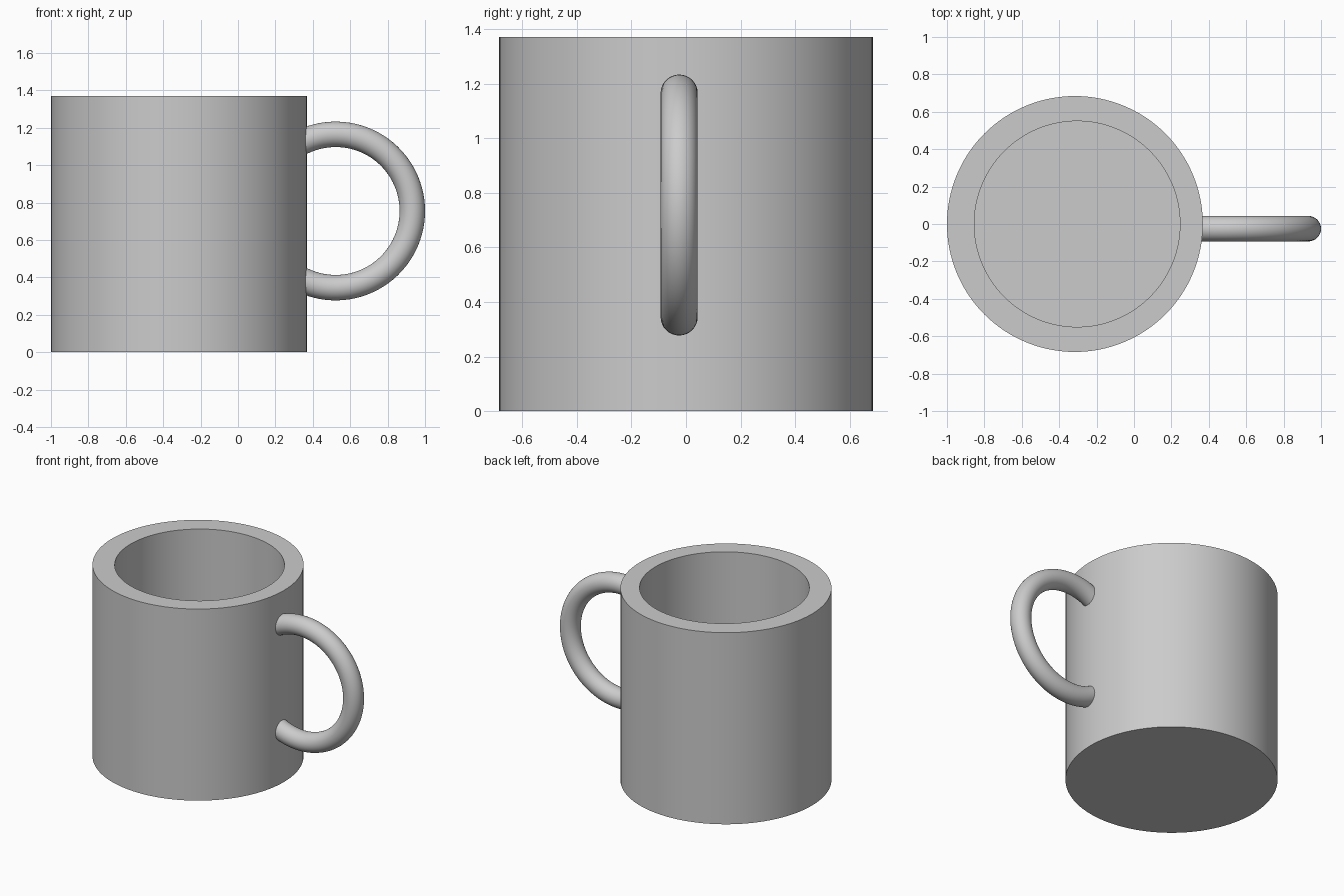
import bpy
import bmesh
from math import cos, sin, pi, radians

if "Cube" in bpy.data.objects:
    bpy.data.objects.remove(bpy.data.objects["Cube"])

# One plain ceramic grey
grey = bpy.data.materials.new("ceramic_grey")
grey.use_nodes = True
colour = (0.6, 0.6, 0.6, 1)
grey.diffuse_color = colour
grey.node_tree.nodes["Principled BSDF"].inputs["Base Color"].default_value = colour


def ring(bm, sides, point):
    """Add a closed ring of vertices; point maps an angle to a position."""
    return [bm.verts.new(point(2 * pi * i / sides)) for i in range(sides)]


def loft(name, rings_of_points, sides):
    """Skin a run of rings and cap both ends."""
    bm = bmesh.new()
    rings = [ring(bm, sides, p) for p in rings_of_points]
    for a, b in zip(rings, rings[1:]):
        for i in range(sides):
            j = (i + 1) % sides
            bm.faces.new((a[i], a[j], b[j], b[i]))
    bm.faces.new(rings[0])
    bm.faces.new(rings[-1])
    bmesh.ops.recalc_face_normals(bm, faces=bm.faces)
    mesh = bpy.data.meshes.new(name)
    bm.to_mesh(mesh)
    bm.free()
    mesh.materials.append(grey)
    obj = bpy.data.objects.new(name, mesh)
    bpy.context.collection.objects.link(obj)
    bpy.ops.object.select_all(action="DESELECT")
    bpy.context.view_layer.objects.active = obj
    obj.select_set(True)
    bpy.ops.object.shade_smooth_by_angle(angle=radians(35))
    return obj


def level(x, radius, z):
    """Horizontal circle centred at x."""
    return lambda t: (x + radius * cos(t), radius * sin(t), z)


def tube_section(angle, x=0.522, y=-0.025, z=0.755, major=0.41, minor=0.068):
    """Cross-section of the round handle at an angle along its arc."""
    def point(t):
        r = major + minor * cos(t)
        return (x + r * cos(angle), y + minor * sin(t), z + r * sin(angle))
    return point


# Cup: outer wall, rim, slightly offset inner wall and floor
height, floor = 1.37, 0.14
loft("cup_body", [
    level(-0.316, 0.684, 0),
    level(-0.316, 0.684, height),
    level(-0.304, 0.55, height),
    level(-0.304, 0.55, floor),
], 128)

# Handle: part of a torus whose ends stop inside the cup wall
end, steps = radians(123), 64
loft("handle", [tube_section(-end + 2 * end * i / steps) for i in range(steps + 1)], 32)
